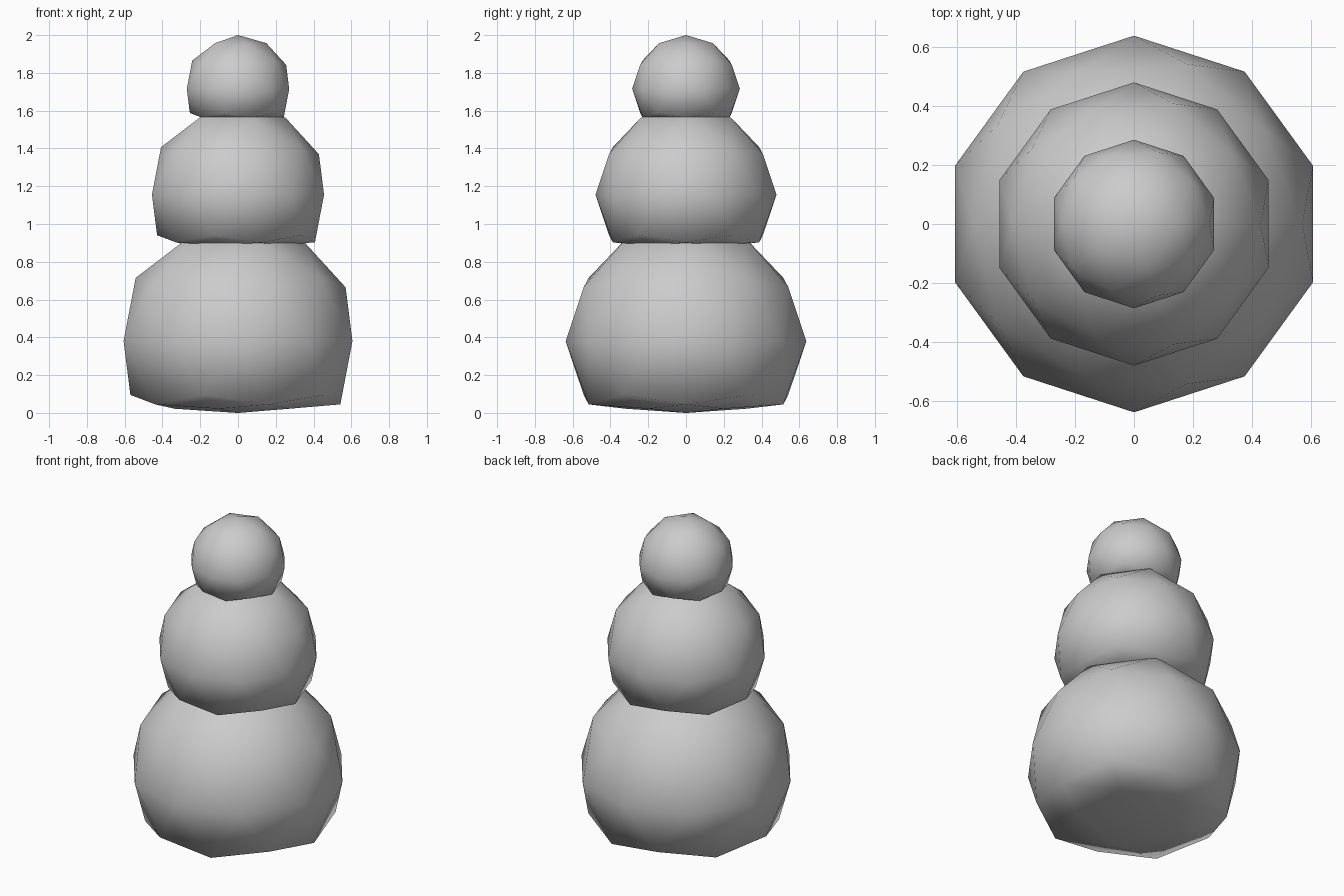
import bpy

if "Cube" in bpy.data.objects:
    bpy.data.objects.remove(bpy.data.objects["Cube"])


def snowball(name, radius, z):
    """Low-poly ball with its underside pressed almost flat."""
    bpy.ops.mesh.primitive_ico_sphere_add(subdivisions=2, radius=1)
    ball = bpy.context.object
    ball.name = name
    for v in ball.data.vertices:
        if v.co.z < -0.95:        # bottom pole
            v.co.z = -0.597
        elif v.co.z < -0.7:       # lowest ring
            v.co.z = -0.562
        v.co *= radius
    ball.location = (0, 0, z)
    bpy.ops.object.shade_smooth()
    return ball


# Three stacked balls, largest at the bottom
snowball("base_ball", 0.637, 0.38)
snowball("middle_ball", 0.479, 1.155)
snowball("head_ball", 0.285, 1.715)
